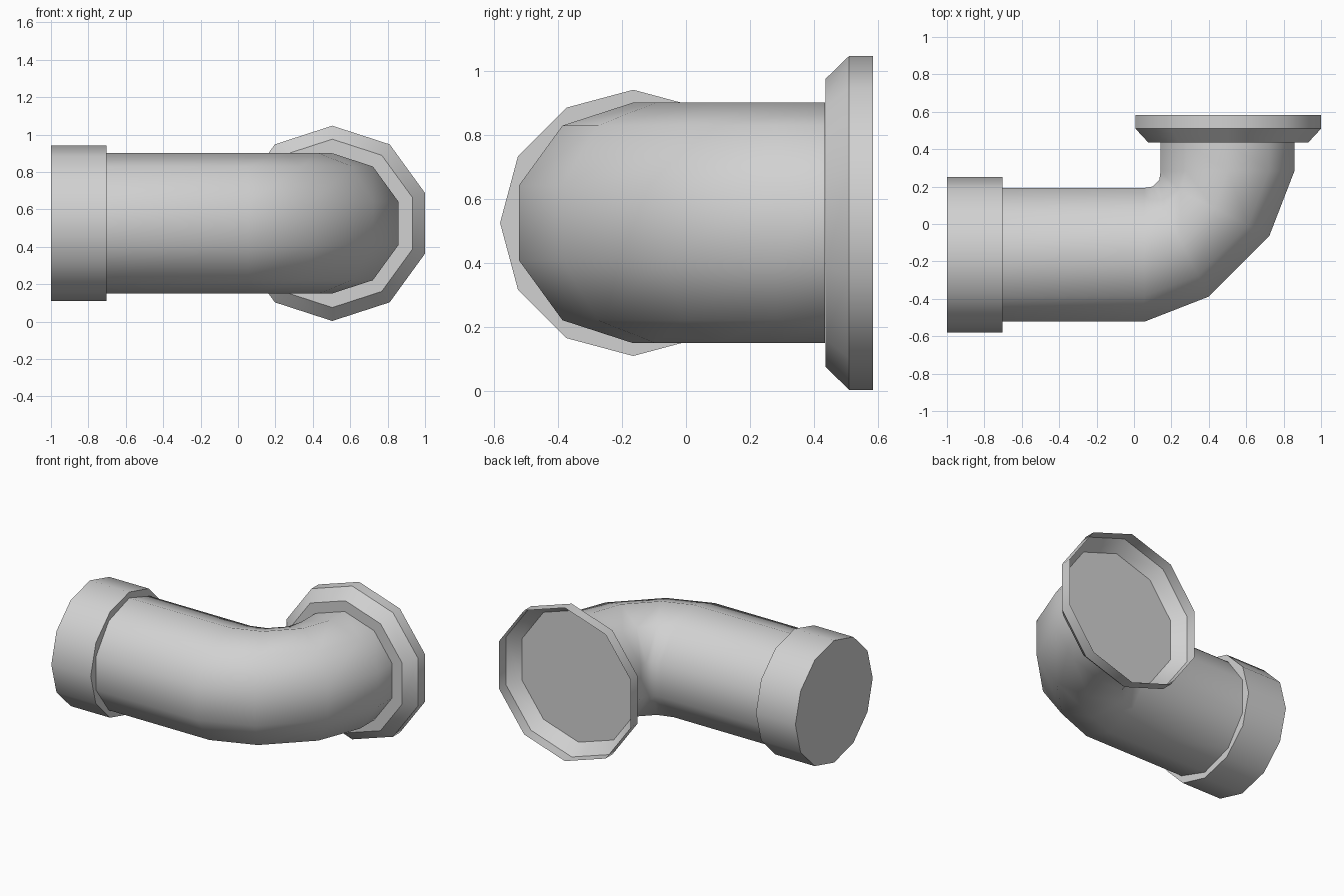
import bpy, bmesh
from math import sin, cos, pi, radians
from mathutils import Vector

if "Cube" in bpy.data.objects:
    bpy.data.objects.remove(bpy.data.objects["Cube"], do_unlink=True)

grey = bpy.data.materials.new("pipe grey")
grey.use_nodes = True
COLOUR = (0.64, 0.64, 0.64, 1)
grey.diffuse_color = COLOUR
grey.node_tree.nodes["Principled BSDF"].inputs["Base Color"].default_value = COLOUR

AXIS_Z = 0.525      # height of the pipe centre line
PIPE_Y = -0.165     # long arm centre line
FLANGE_X = 0.5      # short arm centre line


def ring(x, y, turn, radius, flat=1.0):
    """Section at x, y, turned about z; flat squeezes it in the bend plane."""
    return Vector((x, y, AXIS_Z)), radians(turn), radius, flat


def loft(name, sides, rings, caps, sharp):
    bm = bmesh.new()
    loops = []
    for centre, turn, radius, flat in rings:
        out = Vector((sin(turn), -cos(turn), 0))
        loop = []
        for i in range(sides):
            a = pi / 2 + 2 * pi * i / sides
            loop.append(bm.verts.new(centre + out * (radius * flat * cos(a))
                                     + Vector((0, 0, radius * sin(a)))))
        loops.append(loop)
    for a, b in zip(loops, loops[1:]):
        for i in range(sides):
            j = (i + 1) % sides
            bm.faces.new((a[i], a[j], b[j], b[i]))
    for k in caps:
        bm.faces.new(loops[k])
    bmesh.ops.recalc_face_normals(bm, faces=bm.faces[:])
    mesh = bpy.data.meshes.new(name)
    bm.to_mesh(mesh)
    bm.free()
    mesh.materials.append(grey)
    obj = bpy.data.objects.new(name, mesh)
    bpy.context.collection.objects.link(obj)
    bpy.ops.object.select_all(action='DESELECT')
    obj.select_set(True)
    bpy.context.view_layer.objects.active = obj
    bpy.ops.object.shade_smooth_by_angle(angle=radians(sharp))
    return obj


# Bent pipe: long straight arm, two slightly squeezed bend sections, short arm
R = 0.376
loft("elbow_pipe", 10, [
    ring(-0.72, PIPE_Y, 0, R),
    ring(0.055, PIPE_Y, 0, R),
    ring(0.25, -0.094, 27, R, 0.923),
    ring(0.429, 0.085, 63, R, 0.923),
    ring(FLANGE_X, 0.283, 90, R),
    ring(FLANGE_X, 0.435, 90, R),
], caps=(), sharp=60)

# Closed collar on the long arm
loft("end_collar", 12, [
    ring(-1.0, PIPE_Y, 0, 0.416),
    ring(-0.703, PIPE_Y, 0, 0.416),
], caps=(0, -1), sharp=39)

# Thin dished flange, open at the back
loft("dished_flange", 10, [
    ring(FLANGE_X + 0.004, 0.436, 90, 0.45),
    ring(FLANGE_X + 0.004, 0.51, 90, 0.522),
    ring(FLANGE_X + 0.004, 0.584, 90, 0.522),
], caps=(0,), sharp=39)
